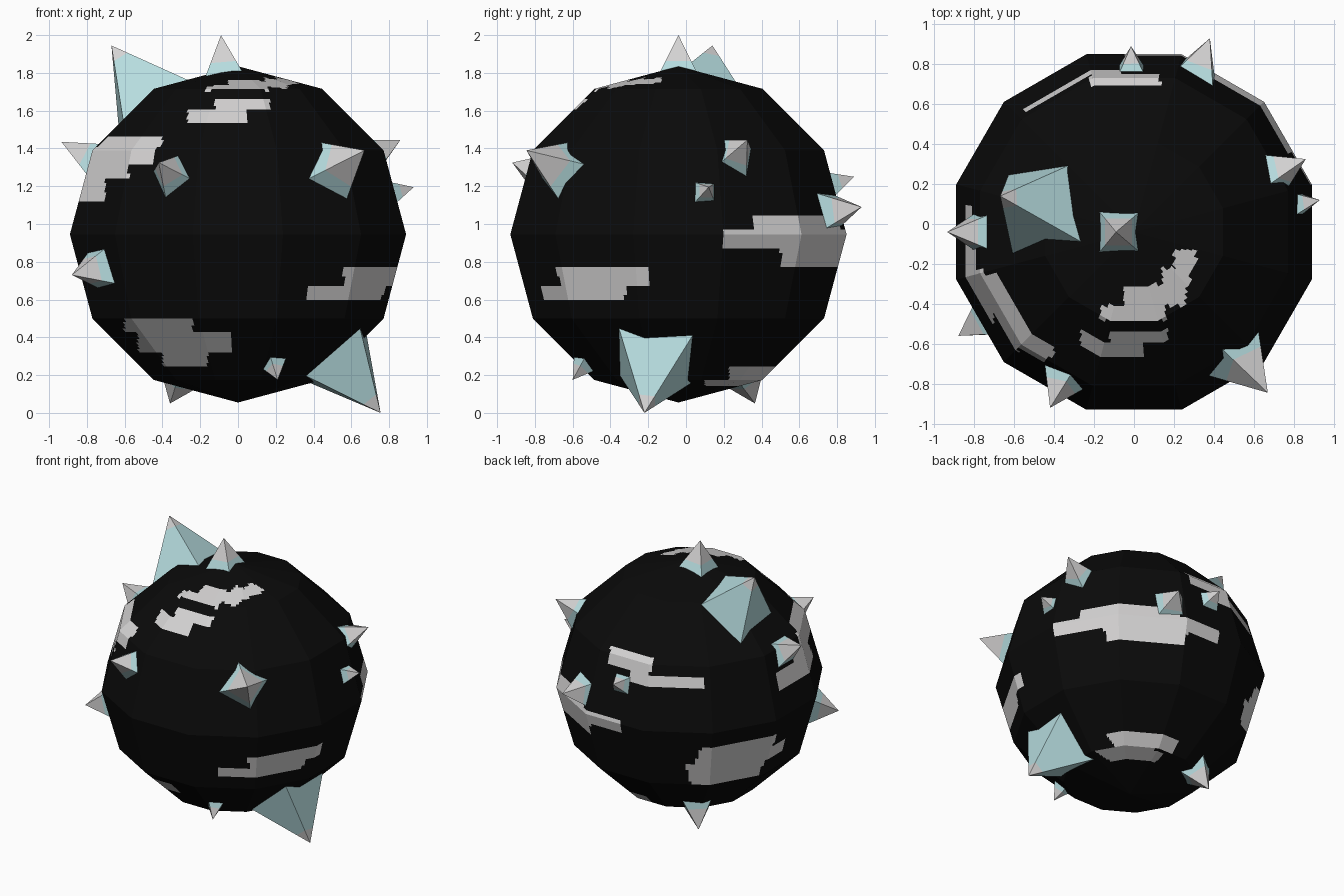
import bpy, bmesh, math
from mathutils import Vector

if "Cube" in bpy.data.objects:
    bpy.data.objects.remove(bpy.data.objects["Cube"])


def material(name, rgb):
    m = bpy.data.materials.new(name)
    m.diffuse_color = (*rgb, 1)
    m.use_nodes = True
    m.node_tree.nodes["Principled BSDF"].inputs["Base Color"].default_value = m.diffuse_color
    return m


BLACK = material("black shell", (0.003, 0.003, 0.003))
GREY = material("pale grey", (0.66, 0.65, 0.65))
TEAL = material("pale teal", (0.47, 0.72, 0.74))

CENTRE = Vector((0, -0.04, 0.945))
APOTHEM = 0.89
SIDES, RINGS = 12, 6
NU, NV = 20, 18          # fine cells per flat facet, for painted patches
B = 2                    # "unbounded" limit

# Painted patches: boxes (x0, x1, y0, y1, z0, z1) that select shell faces
PATCHES = [
    # crown, front
    (-.17, .16, -.48, -.41, 1, B), (-.05, .26, -.41, -.30, 1, B),
    (.14, .28, -.30, -.22, 1, B), (.20, .31, -.22, -.13, 1, B),
    # forehead strip
    (-.12, .17, -B, 0, 1.60, 1.66), (-.27, .05, -B, 0, 1.53, 1.60),
    # front left, wrapping to the left side
    (-.80, -.40, -B, -.25, 1.40, 1.47), (-B, -.44, -B, -.22, 1.32, 1.40),
    (-B, -.58, -B, -.12, 1.23, 1.32), (-B, -.70, -B, .10, 1.13, 1.23),
    # lower front right
    (.56, B, -B, -.19, .68, .77), (.37, B, -B, -.32, .59, .68),
    # lower front left
    (-.60, -.24, -B, -.3, .43, .50), (-.53, -.04, -B, -.2, .31, .43),
    (-.40, -.16, -B, -.2, .24, .31),
    # left back
    (-B, -.5, .15, .62, .70, .83), (-B, -.5, 0, B, .62, .72),
    (-B, -.45, .2, B, .50, .67),
    # upper back
    (-.22, .13, .3, B, 1.32, 1.43), (-.55, -.07, .3, B, 1.23, 1.32),
    # right back belt
    (-.05, B, .20, B, .86, .96), (.27, B, .35, B, .96, 1.04),
    (.22, B, .5, B, .77, .86),
    # underside, back right
    (0, B, .23, .48, .18, .24), (.05, B, .10, .38, .14, .18),
]


def lerp_at(points, i, n):
    k = min(i // n, len(points) - 2)
    return points[k].lerp(points[k + 1], (i - k * n) / n)


def make_shell():
    profile = [Vector((math.cos(a), math.sin(a))) for a in
               (math.radians(-90 + 180 * k / RINGS) for k in range(RINGS + 1))]
    rad = 1 / math.cos(math.pi / SIDES)
    ring = [Vector((rad * math.cos(a), rad * math.sin(a))) for a in
            (2 * math.pi * (k + .5) / SIDES for k in range(SIDES + 1))]
    cols, rows = SIDES * NU, RINGS * NV
    bm = bmesh.new()

    def vert(u, v):
        p, q = lerp_at(profile, v, NV), lerp_at(ring, u, NU)
        return bm.verts.new(CENTRE + APOTHEM * Vector((p.x * q.x, p.x * q.y, p.y)))

    south, north = vert(0, 0), vert(0, rows)
    grid = [[vert(u, v) for u in range(cols)] for v in range(1, rows)]
    for u in range(cols):
        w = (u + 1) % cols
        bm.faces.new((south, grid[0][w], grid[0][u]))
        bm.faces.new((north, grid[-1][u], grid[-1][w]))
        for a, b in zip(grid, grid[1:]):
            bm.faces.new((a[u], a[w], b[w], b[u]))
    for f in bm.faces:
        c = f.calc_center_median()
        if any(b[0] <= c.x <= b[1] and b[2] <= c.y <= b[3] and b[4] <= c.z <= b[5]
               for b in PATCHES):
            f.material_index = 1
    finish(bm, "ball_shell", [BLACK, GREY])


def finish(bm, name, mats):
    bmesh.ops.recalc_face_normals(bm, faces=bm.faces)
    me = bpy.data.meshes.new(name)
    bm.to_mesh(me)
    bm.free()
    for m in mats:
        me.materials.append(m)
    bpy.context.collection.objects.link(bpy.data.objects.new(name, me))


def make_spike(name, tip, half, hint, split):
    """Radial four-sided spike: teal foot, grey point. half = half side at the shell."""
    tip = Vector(tip)
    axis = (tip - CENTRE).normalized()
    length = (tip - CENTRE).length
    e1 = Vector(hint)
    e1 = (e1 - axis * e1.dot(axis)).normalized()
    e2 = axis.cross(e1)
    surface, foot = 0.88, 0.80
    slope = half / (length - surface)
    bm = bmesh.new()

    def loop(r):
        h = slope * (length - r)
        return [bm.verts.new(CENTRE + axis * r + e1 * (h * s) + e2 * (h * t))
                for s, t in ((-1, -1), (1, -1), (1, 1), (-1, 1))]

    low, mid = loop(foot), loop(surface + split * (length - surface))
    top = bm.verts.new(tip)
    bm.faces.new(low)
    for i in range(4):
        j = (i + 1) % 4
        bm.faces.new((low[i], low[j], mid[j], mid[i]))
        bm.faces.new((mid[i], mid[j], top)).material_index = 1
    finish(bm, name, [TEAL, GREY])


make_shell()

# Spikes: name, tip, half width, base edge direction, where the grey point starts
for spike in [
    ("large_top_spike", (-.67, .14, 1.945), .17, (1, .05, 0), .75),
    ("large_bottom_spike", (.755, -.22, 0), .17, (0, 1, 0), .75),
    ("crown_spike", (-.09, -.04, 2.0), .085, (1, 0, 0), .2),
    ("left_spike", (-.935, -.04, 1.435), .08, (0, 1, 0), .2),
    ("front_left_spike", (-.42, -.92, 1.325), .075, (.52, 0, -.85), .2),
    ("front_right_spike", (.67, -.845, 1.39), .11, (.97, 0, -.25), .2),
    ("low_left_spike", (-.88, -.56, .73), .085, (.25, 0, -1), .2),
    ("small_bottom_spike", (.21, -.60, .175), .042, (.75, 0, -.65), .2),
    ("back_bottom_spike", (-.36, .365, .05), .085, (.81, .59, 0), .2),
    ("right_spike", (.86, .325, 1.445), .075, (0, 1, -.2), .2),
    ("small_right_spike", (.93, .12, 1.195), .045, (0, 1, 0), .2),
    ("back_spike", (.38, .93, 1.09), .085, (.9, -.42, 0), .2),
    ("small_back_spike", (-.015, .89, 1.25), .05, (1, 0, 0), .2),
]:
    make_spike(*spike)
